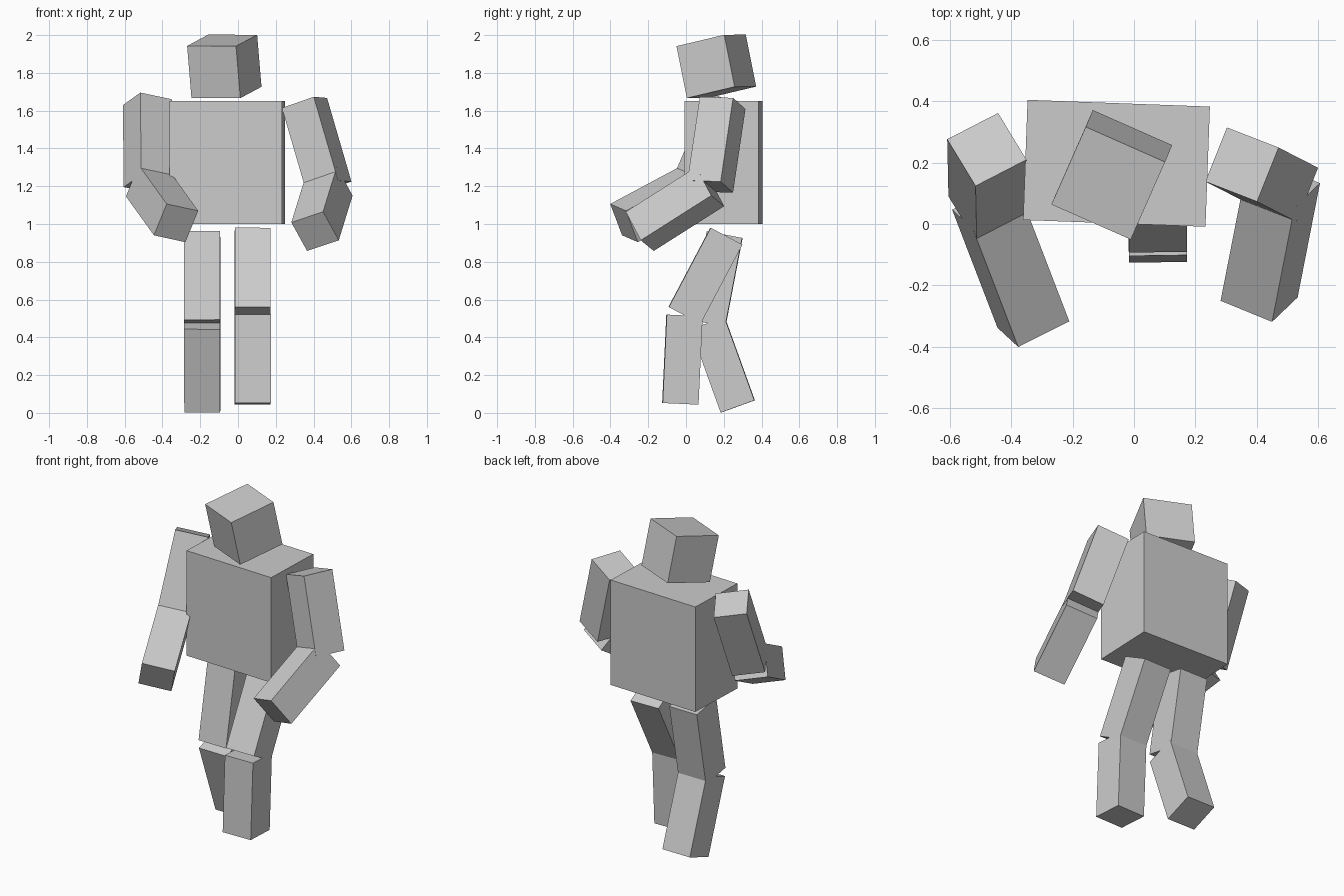
import bpy
from mathutils import Vector, Matrix

if "Cube" in bpy.data.objects:
    bpy.data.objects.remove(bpy.data.objects["Cube"])


def block(name, start, end, side, width=0.19, depth=0.19):
    """Square-edged block running from start to end, its width along 'side'."""
    start, end = Vector(start), Vector(end)
    axis = end - start
    z = axis.normalized()
    x = Vector(side)
    x = (x - z * x.dot(z)).normalized()
    y = z.cross(x)
    bpy.ops.mesh.primitive_cube_add(size=1)
    ob = bpy.context.object
    ob.name = name
    ob.data.name = name
    rot = Matrix((x, y, z)).transposed().to_4x4()
    scale = Matrix.Diagonal((width, depth, axis.length, 1))
    ob.data.transform(rot @ scale)
    ob.location = (start + end) / 2
    return ob


def limb(upper, lower, top, joint, tip, side):
    """Two blocks hinged at the middle of the joint, leaving an open notch."""
    block(upper, top, joint, side)
    block(lower, joint, tip, side)


# Torso, turned very slightly
block("torso", (-0.057, 0.198, 1.0), (-0.057, 0.198, 1.65),
      (0.595, -0.022, 0), 0.595, 0.392)

# Head, turned and nodding forward
block("head", (-0.061, 0.188, 1.697), (-0.084, 0.133, 1.972),
      (0.914, -0.405, 0), 0.283, 0.283)

# Arms, bent at the elbows
limb("right_upper_arm", "right_forearm",
     (-0.480, 0.243, 1.645), (-0.476, 0.057, 1.211), (-0.328, -0.328, 1.005),
     (0.165, 0.085, -0.035))
limb("left_upper_arm", "left_forearm",
     (0.352, 0.194, 1.641), (0.481, 0.128, 1.198), (0.408, -0.245, 0.961),
     (0.167, -0.065, 0.058))

# Legs, bent at the knees
limb("right_thigh", "right_shin",
     (-0.190, 0.205, 0.944), (-0.190, 0.115, 0.475), (-0.188, 0.274, 0.034),
     (1, -0.015, 0))
limb("left_thigh", "left_shin",
     (0.077, 0.214, 0.936), (0.077, -0.008, 0.516), (0.077, -0.030, 0.048),
     (1, 0.015, 0))
